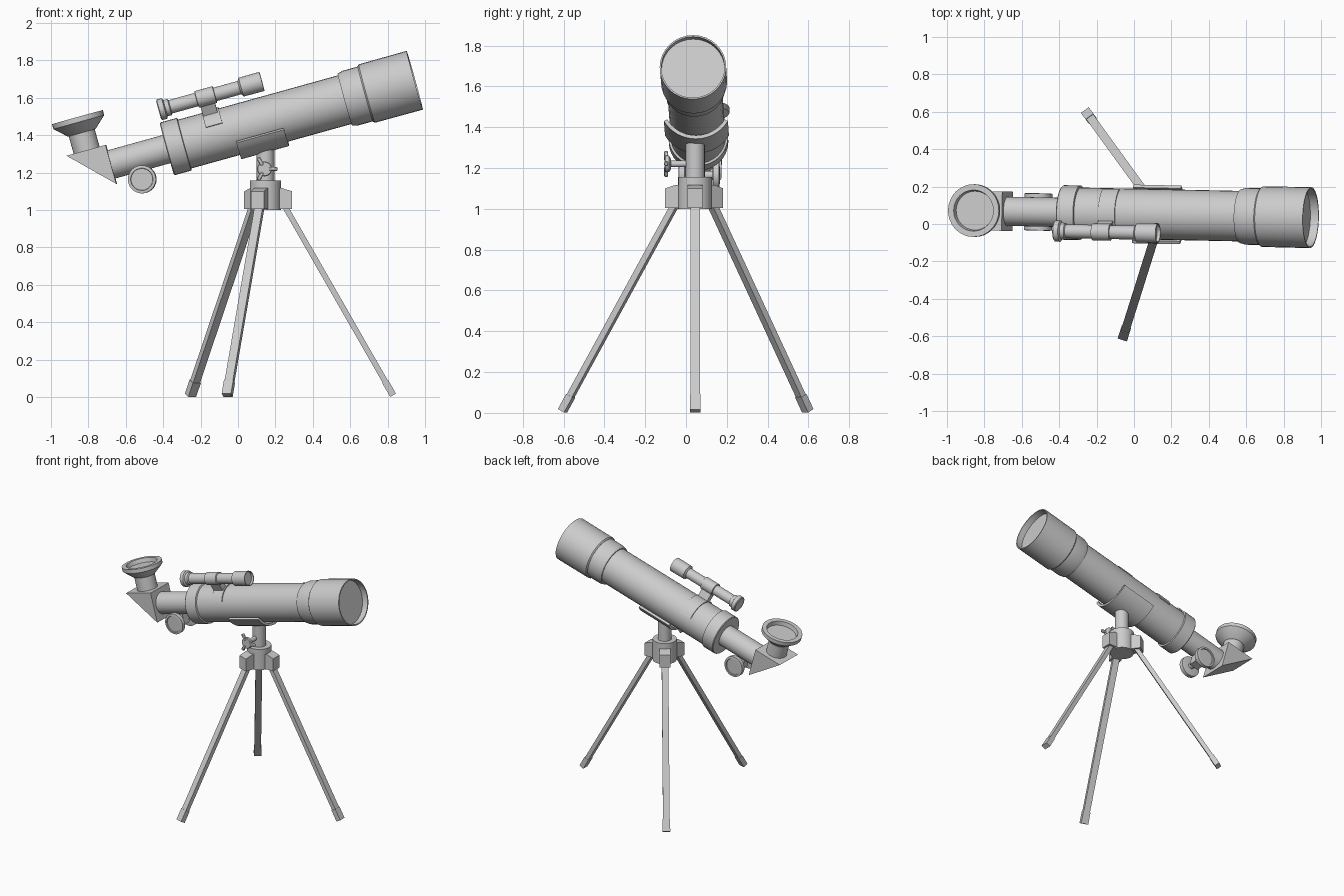
import bpy, bmesh
from math import sin, cos, pi, radians
from mathutils import Matrix, Vector

if "Cube" in bpy.data.objects:
    bpy.data.objects.remove(bpy.data.objects["Cube"])

# Optical frame: local x runs along the tube, origin at the front rim
OPT = (Matrix.Translation((0.945, 0.034, 1.694)) @ Matrix.Rotation(radians(-1.2), 4, 'Z')
       @ Matrix.Rotation(radians(-15.5), 4, 'Y'))
ALONG_X = Matrix.Rotation(pi / 2, 4, 'Y')
ALONG_Y = Matrix.Rotation(-pi / 2, 4, 'X')
CX, CY = 0.147, 0.045          # tripod centre
T = Matrix.Translation


def finish(name, bm, mat, bevel=0):
    bmesh.ops.recalc_face_normals(bm, faces=bm.faces)
    me = bpy.data.meshes.new(name)
    bm.to_mesh(me)
    bm.free()
    ob = bpy.data.objects.new(name, me)
    bpy.context.collection.objects.link(ob)
    ob.matrix_world = mat
    if bevel:
        m = ob.modifiers.new("bevel", 'BEVEL')
        m.width, m.segments = bevel, 1
    bpy.ops.object.select_all(action='DESELECT')
    ob.select_set(True)
    bpy.context.view_layer.objects.active = ob
    bpy.ops.object.shade_smooth_by_angle(angle=radians(30))
    return ob


def lathe(name, profile, mat, n=32):
    """Revolve (radius, height) points round local z; flat caps close the ends."""
    bm = bmesh.new()
    rings = [[bm.verts.new((r * cos(2 * pi * i / n), r * sin(2 * pi * i / n), h)) for i in range(n)]
             for r, h in profile]
    for a, b in zip(rings, rings[1:]):
        for i in range(n):
            j = (i + 1) % n
            bm.faces.new((a[i], a[j], b[j], b[i]))
    bm.faces.new(rings[0][::-1])
    bm.faces.new(rings[-1])
    return finish(name, bm, mat)


def extrude(name, pts, x0, x1, mat):
    """Extrude a closed (y, z) outline from x0 to x1."""
    bm = bmesh.new()
    f = bm.faces.new([bm.verts.new((x0, y, z)) for y, z in pts])
    ext = bmesh.ops.extrude_face_region(bm, geom=[f])
    bmesh.ops.translate(bm, vec=(x1 - x0, 0, 0),
                        verts=[v for v in ext['geom'] if isinstance(v, bmesh.types.BMVert)])
    return finish(name, bm, mat)


def box(name, size, mat, bevel=0):
    bm = bmesh.new()
    bmesh.ops.create_cube(bm, size=1)
    bmesh.ops.scale(bm, vec=size, verts=bm.verts)
    return finish(name, bm, mat, bevel)


def arc_band(r0, r1, a0, a1, cz=0, n=20):
    angs = [radians(a0 + (a1 - a0) * i / n) for i in range(n + 1)]
    return ([(r1 * cos(a), cz + r1 * sin(a)) for a in angs] +
            [(r0 * cos(a), cz + r0 * sin(a)) for a in reversed(angs)])


# Main tube, rear ring, front collar and dew shield with recessed lens
AX = OPT @ ALONG_X
lathe("main_tube", [(0.135, -1.30), (0.135, -0.37)], AX)
lathe("rear_ring", [(0.142, -1.375), (0.146, -1.37), (0.146, -1.28), (0.138, -1.277)], AX)
lathe("front_collar", [(0.144, -0.388), (0.152, -0.36), (0.152, -0.265)], AX)
lathe("dew_shield", [(0.154, -0.274), (0.162, -0.266), (0.163, 0), (0.155, 0), (0.155, -0.045)], AX)

# Focuser: draw tube, rack housing, axle and two wheels
lathe("draw_tube", [(0.078, -1.70), (0.078, -1.36)], AX)
box("rack_housing", (0.07, 0.06, 0.09), OPT @ T((-1.546, 0, -0.105)))
FOC = OPT @ T((-1.546, 0, -0.121)) @ ALONG_Y
lathe("focus_axle", [(0.022, -0.09), (0.022, 0.09)], FOC, 16)
for side, label in ((1, "far"), (-1, "near")):
    lathe("focus_wheel_" + label, [(0.058, side * 0.066), (0.075, side * 0.07), (0.075, side * 0.098),
                                   (0.060, side * 0.1), (0.058, side * 0.094)], FOC)

# Star diagonal (triangular prism) and eyepiece
tri = [(-1.684, 0.108), (-1.684, -0.108), (-1.90, 0.108)]
extrude("diagonal_prism", tri, -0.105, 0.105, OPT @ Matrix(((0, 1, 0, 0), (1, 0, 0, 0), (0, 0, 1, 0), (0, 0, 0, 1))))
lathe("eyepiece", [(0.072, 0.09), (0.072, 0.205), (0.08, 0.208), (0.134, 0.258), (0.141, 0.264), (0.141, 0.292),
                   (0.110, 0.292), (0.104, 0.262)], OPT @ T((-1.791, 0, 0)))

# Finder scope with its post and saddle
FIND = OPT @ T((0, -0.1, 0.212))
lathe("finder_scope", [(0.050, -1.36), (0.057, -1.355), (0.057, -1.328), (0.045, -1.322), (0.045, -1.30),
                       (0.037, -1.295), (0.037, -1.15), (0.046, -1.148), (0.046, -1.05), (0.037, -1.048),
                       (0.037, -0.912), (0.052, -0.902), (0.053, -0.787), (0.047, -0.787), (0.047, -0.805)],
      FIND @ ALONG_X, 24)
box("finder_post", (0.08, 0.045, 0.11), OPT @ T((-1.10, -0.079, 0.165)) @ Matrix.Rotation(radians(25), 4, 'X'))
extrude("finder_saddle", arc_band(0.125, 0.142, 23, 157), -1.142, -1.05, OPT)

# Cradle under the tube
extrude("tube_cradle", arc_band(0.163, 0.181, 210, 330, 0.022), -1.006, -0.741, OPT)

# Tripod head: hub, column and clamp knob
HEAD = T((CX, CY, 0))
lathe("tripod_hub", [(0.083, 1.0), (0.083, 1.157)], HEAD)
lathe("column", [(0.047, 1.12), (0.047, 1.35)], HEAD, 24)
KNOB = T((CX - 0.005, CY, 1.22))
lathe("clamp_bolt", [(0.016, -0.15), (0.016, 0)], KNOB @ ALONG_Y, 16)
lathe("clamp_knob", [(0.036, -0.15), (0.040, -0.145), (0.040, -0.128), (0.025, -0.118)], KNOB @ ALONG_Y, 24)
for i in range(3):
    box("clamp_wing_%d" % (i + 1), (0.05, 0.02, 0.022),
        KNOB @ Matrix.Rotation(radians(120 * i), 4, 'Y') @ T((0.045, -0.142, 0)), 0.005)

# Three legs with hinge blocks and feet
for i, ang in enumerate((0, 126, -107.5)):
    R = HEAD @ Matrix.Rotation(radians(ang), 4, 'Z')
    # (y, z) outline is turned so its first axis points outward
    out = R @ Matrix(((0, 1, 0, 0), (-1, 0, 0, 0), (0, 0, 1, 0), (0, 0, 0, 1)))
    extrude("hinge_block_%d" % (i + 1), [(0.06, 1.005), (0.143, 1.005), (0.143, 1.10), (0.09, 1.117), (0.06, 1.117)],
            -0.037, 0.037, out)
    top, bot = Vector((0.095, 0, 1.035)), Vector((0.682, 0, 0.01))
    d = top - bot
    tilt = Vector((0, 0, 1)).rotation_difference(d).to_matrix().to_4x4()
    box("leg_%d" % (i + 1), (0.03, 0.046, d.length), R @ T((top + bot) / 2) @ tilt)
    box("foot_%d" % (i + 1), (0.036, 0.052, 0.085), R @ T(bot + d.normalized() * 0.043) @ tilt)
